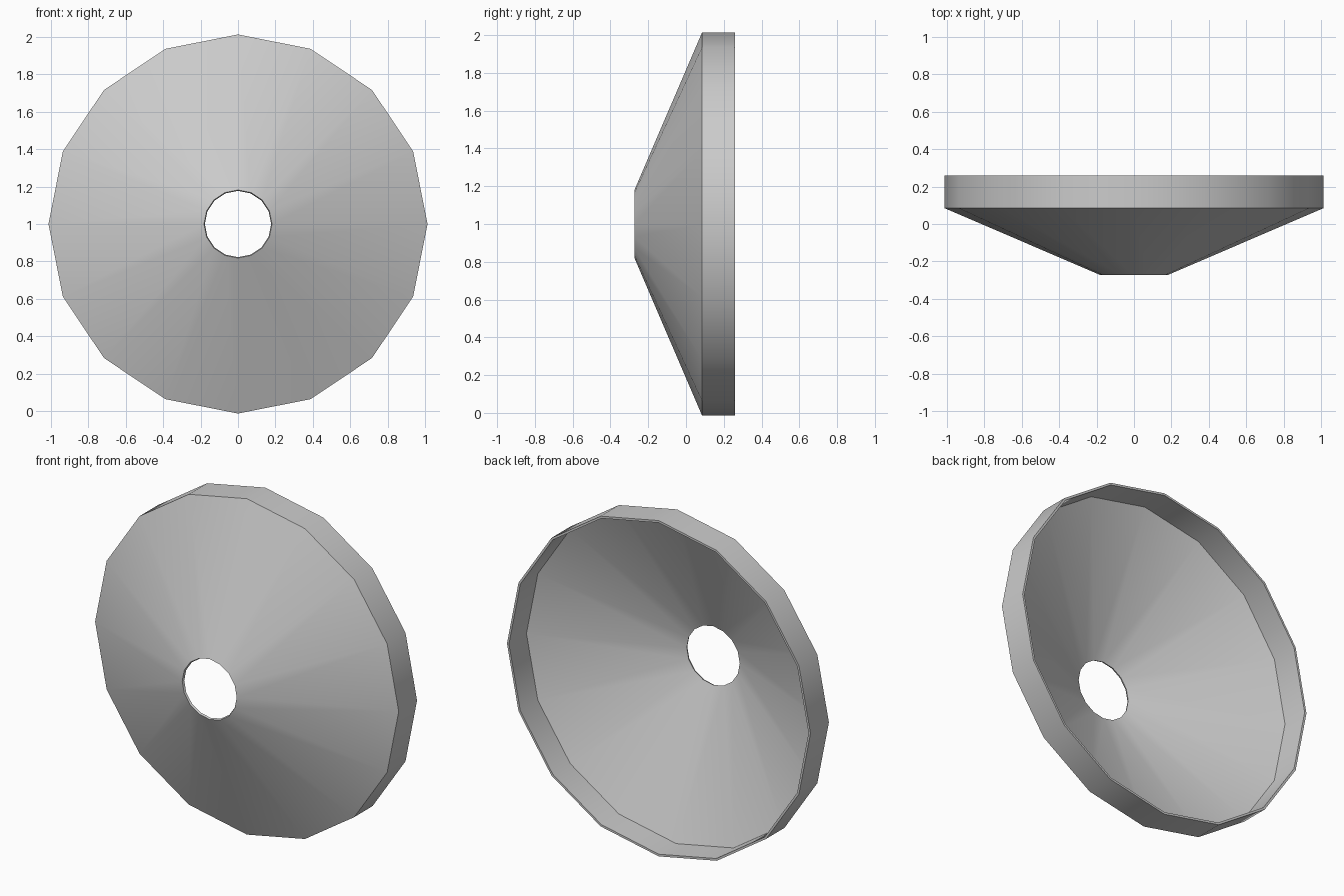
import bpy, math

if "Cube" in bpy.data.objects:
    bpy.data.objects.remove(bpy.data.objects["Cube"])

SIDES = 16
# Dish profile as (radius, y): hole edge, crease, back lip
PROFILE = [(0.177, -0.26), (1.0, 0.093), (1.0, 0.26)]


def ring(radius, y):
    steps = [2 * math.pi * i / SIDES for i in range(SIDES)]
    return [(radius * math.cos(a), y, 1 + radius * math.sin(a)) for a in steps]


# Sheet swept around the y axis
verts = [v for r, y in PROFILE for v in ring(r, y)]
faces = []
for k in range(len(PROFILE) - 1):
    for i in range(SIDES):
        j = (i + 1) % SIDES
        a, b = k * SIDES, (k + 1) * SIDES
        faces.append((a + i, a + j, b + j, b + i))

mesh = bpy.data.meshes.new("dish")
mesh.from_pydata(verts, [], faces)
mesh.update()
dish = bpy.data.objects.new("dish", mesh)
bpy.context.collection.objects.link(dish)

# Thin wall, grown inwards from the outside surface
wall = dish.modifiers.new("wall", "SOLIDIFY")
wall.thickness = 0.013
wall.offset = -1
wall.use_even_offset = True

# Smooth cone and rim with a sharp crease between them
bpy.context.view_layer.objects.active = dish
dish.select_set(True)
bpy.ops.object.modifier_apply(modifier="wall")
bpy.ops.object.shade_smooth_by_angle(angle=math.radians(35))
